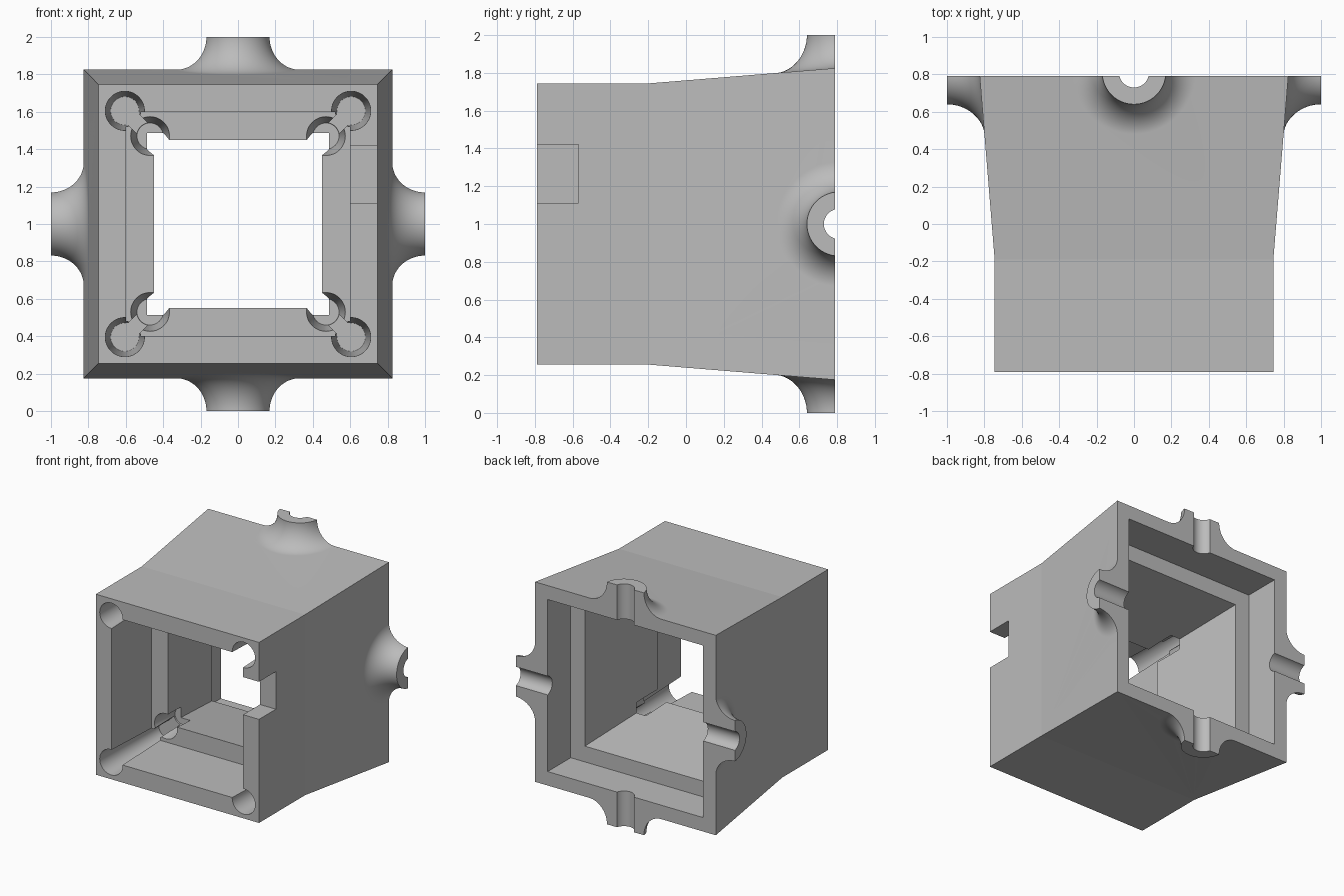
import bpy, bmesh, math
from mathutils import Matrix, Vector

old = bpy.data.objects.get("Cube")
if old:
    bpy.data.objects.remove(old, do_unlink=True)

grey = bpy.data.materials.new("plain_grey")
grey.use_nodes = True
grey.diffuse_color = (0.5, 0.5, 0.5, 1)
grey.node_tree.nodes["Principled BSDF"].inputs["Base Color"].default_value = (0.5, 0.5, 0.5, 1)

MID, BACK, SEG = 1.0, 0.79, 96


def make_object(name, bm):
    bmesh.ops.recalc_face_normals(bm, faces=bm.faces)
    mesh = bpy.data.meshes.new(name)
    bm.to_mesh(mesh)
    bm.free()
    mesh.materials.append(grey)
    ob = bpy.data.objects.new(name, mesh)
    bpy.context.collection.objects.link(ob)
    return ob


def bridge(bm, a, b):
    for i in range(len(a)):
        j = (i + 1) % len(a)
        bm.faces.new((a[i], a[j], b[j], b[i]))


def boolean(target, other, operation):
    mod = target.modifiers.new(other.name, 'BOOLEAN')
    mod.operation, mod.solver, mod.object = operation, 'EXACT', other
    bpy.context.view_layer.objects.active = target
    bpy.ops.object.modifier_apply(modifier=mod.name)
    bpy.data.objects.remove(other, do_unlink=True)


def box(name, lo, hi, turn=None):
    bm = bmesh.new()
    lo, hi = Vector(lo), Vector(hi)
    bmesh.ops.create_cube(bm, size=1)
    bmesh.ops.scale(bm, vec=hi - lo, verts=bm.verts)
    if turn:
        bmesh.ops.rotate(bm, matrix=Matrix.Rotation(turn, 3, 'Y'), verts=bm.verts)
    bmesh.ops.translate(bm, vec=(lo + hi) / 2, verts=bm.verts)
    return make_object(name, bm)


def cone(name, start, end, r1, r2):
    bm = bmesh.new()
    start, end = Vector(start), Vector(end)
    axis = end - start
    bmesh.ops.create_cone(bm, cap_ends=True, segments=SEG, radius1=r1, radius2=r2, depth=axis.length)
    bmesh.ops.rotate(bm, matrix=axis.to_track_quat('Z', 'Y').to_matrix(), verts=bm.verts)
    bmesh.ops.translate(bm, vec=(start + end) / 2, verts=bm.verts)
    return make_object(name, bm)


# Square housing: half-width and depth pairs around the wall section
section = [(0.745, -0.79), (0.745, -0.19), (0.825, BACK), (0.71, BACK), (0.71, 0.49),
           (0.58, 0.49), (0.45, -0.27), (0.6, -0.27), (0.6, -0.79)]
bm = bmesh.new()
rings = [[bm.verts.new((sx * h, y, MID + sz * h)) for sx, sz in ((-1, -1), (1, -1), (1, 1), (-1, 1))]
         for h, y in section]
for k, ring in enumerate(rings):
    bridge(bm, ring, rings[(k + 1) % len(rings)])
housing = make_object("housing", bm)


# Flared half lug that blends into the sloping wall
def lug(name, angle):
    bm = bmesh.new()
    steps, cy, rings = 30, 0.81, []
    for k in range(-1, steps + 1):
        a = math.radians(90) * max(k, 0) / steps
        r, f = 0.17 + 0.16 * (1 - math.sin(a)), 1 - math.cos(a)
        ring = []
        for i in range(SEG):
            t = math.tau * i / SEG
            y = cy + r * math.sin(t)
            wall = 0.745 + 0.08 * (y + 0.19) / 0.98
            z = wall + (1 - wall) * f - (0.04 if k < 0 else 0)
            ring.append(bm.verts.new((r * math.cos(t), y, z)))
        rings.append(ring)
    for a, b in zip(rings, rings[1:]):
        bridge(bm, a, b)
    bm.faces.new(rings[0])
    bm.faces.new(rings[-1])
    # Trim to the back plane
    cut = bmesh.ops.bisect_plane(bm, geom=bm.verts[:] + bm.edges[:] + bm.faces[:],
                                 plane_co=(0, BACK, 0), plane_no=(0, 1, 0), clear_outer=True)
    rim = [e for e in cut["geom_cut"] if isinstance(e, bmesh.types.BMEdge)]
    bmesh.ops.holes_fill(bm, edges=rim)
    bmesh.ops.rotate(bm, matrix=Matrix.Rotation(angle, 3, 'Y'), verts=bm.verts)
    bmesh.ops.translate(bm, vec=(0, 0, MID), verts=bm.verts)
    return make_object(name, bm)


for k in range(4):
    angle = k * math.pi / 2
    boolean(housing, lug("lug", angle), 'UNION')
    out = Vector((math.sin(angle), 0, math.cos(angle)))
    base = Vector((0, 0.81, MID))
    boolean(housing, cone("lug_bore", base + out * 0.6, base + out * 1.1, 0.08, 0.08), 'DIFFERENCE')

# Keyhole pockets in the four front corners
for sx in (-1, 1):
    for sz in (-1, 1):
        def corner(d, y):
            return (sx * d, y, MID + sz * d)
        boolean(housing, cone("screw_hole", corner(0.605, -0.8), corner(0.605, -0.06), 0.105, 0.076), 'DIFFERENCE')
        boolean(housing, cone("inner_hole", corner(0.47, -0.28), corner(0.47, -0.05), 0.105, 0.07), 'DIFFERENCE')
        c = Vector(corner(0.535, -0.17))
        size = Vector((0.1, 0.11, 0.04))
        boolean(housing, box("neck", c - size, c + size, -sx * sz * math.pi / 4), 'DIFFERENCE')

# Cable notch in the front edge of one side wall
boolean(housing, box("notch", (0.55, -0.9, 1.11), (0.8, -0.57, 1.42)), 'DIFFERENCE')

bpy.ops.object.select_all(action='DESELECT')
housing.select_set(True)
bpy.context.view_layer.objects.active = housing
bpy.ops.object.shade_smooth_by_angle(angle=math.radians(4.4))
